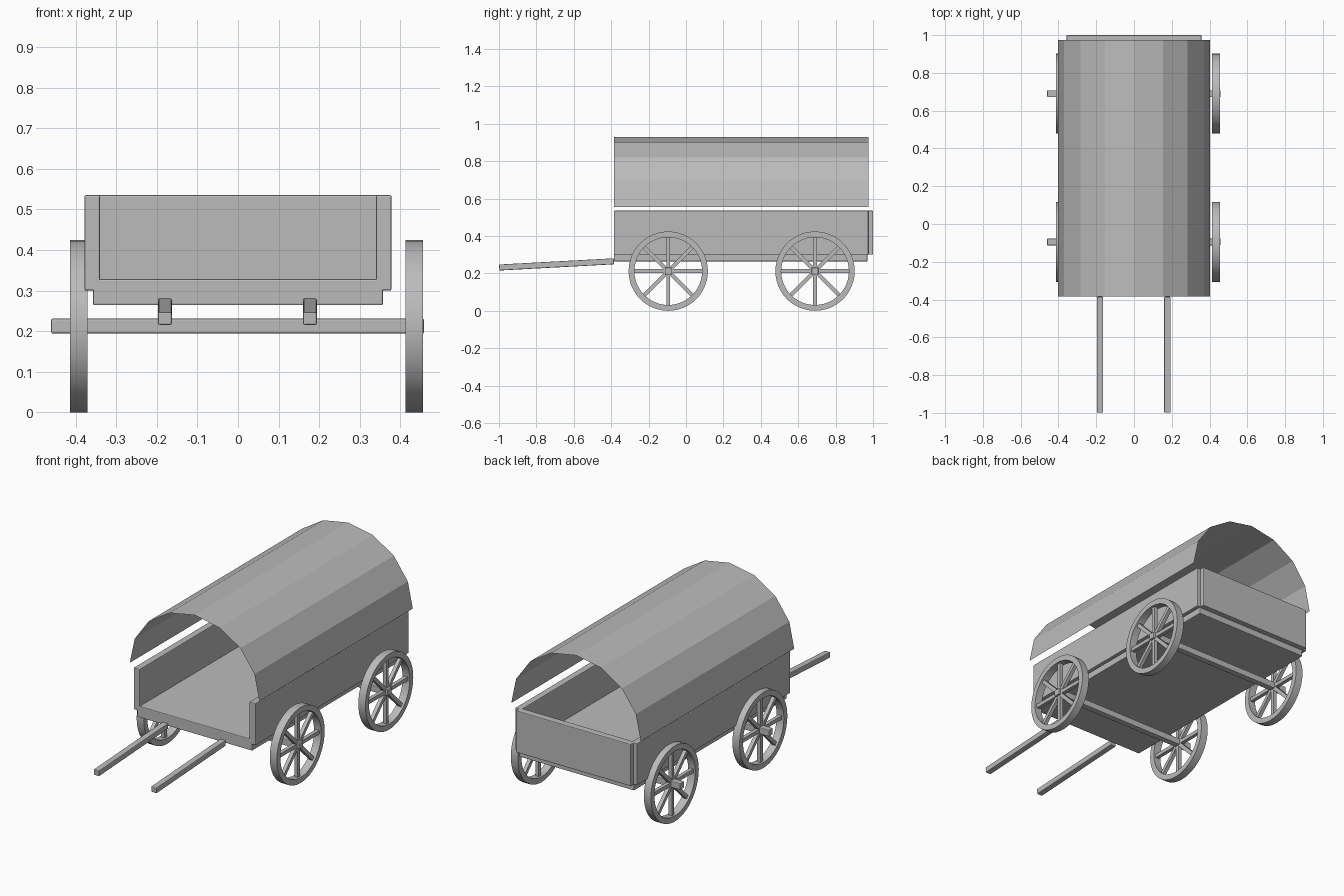
import bpy, bmesh, math
from mathutils import Vector, Matrix

cube = bpy.data.objects.get("Cube")
if cube:
    bpy.data.objects.remove(cube, do_unlink=True)

grey = bpy.data.materials.new("plain grey")
grey.use_nodes = True
grey.diffuse_color = (0.5, 0.5, 0.5, 1)
grey.node_tree.nodes["Principled BSDF"].inputs["Base Color"].default_value = (0.5, 0.5, 0.5, 1)


def finish(name, bm, bevel=0):
    mesh = bpy.data.meshes.new(name)
    bm.to_mesh(mesh)
    bm.free()
    mesh.materials.append(grey)
    obj = bpy.data.objects.new(name, mesh)
    bpy.context.collection.objects.link(obj)
    if bevel:
        mod = obj.modifiers.new("soft edges", 'BEVEL')
        mod.width = bevel
        mod.segments = 2
    return obj


def box(name, low, high, bevel=0.004):
    low, high = Vector(low), Vector(high)
    bm = bmesh.new()
    bmesh.ops.create_cube(bm, size=1, matrix=Matrix.Translation((low + high) / 2)
                          @ Matrix.Diagonal((*(high - low), 1)))
    return finish(name, bm, bevel)


# Wagon bed
FRONT, BACK = -0.385, 0.975
box("bed_floor", (-0.357, FRONT, 0.264), (0.357, BACK - 0.005, 0.328))
for side, s in (("left", 1), ("right", -1)):
    xs = sorted((s * 0.34, s * 0.378))
    box(side + "_wall", (xs[0], FRONT, 0.3), (xs[1], BACK, 0.535))
box("back_wall", (-0.357, 0.96, 0.3), (0.357, 1.0, 0.535))

# Faceted open canopy
bm = bmesh.new()
rows = []
for i in range(9):
    a = math.pi * i / 8
    x, z = 0.402 * math.cos(a), 0.555 + 0.375 * math.sin(a)
    rows.append([bm.verts.new((x, y, z)) for y in (FRONT, BACK)])
for a, b in zip(rows, rows[1:]):
    bm.faces.new((a[0], b[0], b[1], a[1]))
bmesh.ops.recalc_face_normals(bm, faces=bm.faces)
if sum(f.normal.z for f in bm.faces) < 0:
    bmesh.ops.reverse_faces(bm, faces=bm.faces)
finish("canopy", bm)

# Sloping shafts
for side, x in (("left", 0.177), ("right", -0.18)):
    shaft = box(side + "_shaft", (-0.017, -0.307, -0.016), (0.017, 0.307, 0.016))
    shaft.location = (x, -0.692, 0.248)
    shaft.rotation_euler.x = math.atan2(0.033, 0.61)


# Wheel: square-section rim with eight spokes, axis along x
RADIUS, INNER, HALF, SEGMENTS = 0.212, 0.181, 0.022, 48


def wheel(name, x, y):
    bm = bmesh.new()
    section = [(HALF, INNER), (HALF, RADIUS), (-HALF, RADIUS), (-HALF, INNER)]
    rings = []
    for i in range(SEGMENTS):
        a = math.tau * i / SEGMENTS
        rings.append([bm.verts.new((w, r * math.cos(a), r * math.sin(a))) for w, r in section])
    for i, ring in enumerate(rings):
        after = rings[(i + 1) % SEGMENTS]
        for j in range(4):
            k = (j + 1) % 4
            bm.faces.new((ring[j], ring[k], after[k], after[j]))
    for i in range(4):
        bmesh.ops.create_cube(bm, size=1, matrix=Matrix.Rotation(math.pi * i / 4, 4, 'X')
                              @ Matrix.Diagonal((0.021, 0.021, 2 * RADIUS - 0.003, 1)))
    bmesh.ops.recalc_face_normals(bm, faces=bm.faces)
    obj = finish(name, bm)
    obj.location = (x, y, RADIUS)
    bpy.ops.object.select_all(action='DESELECT')
    obj.select_set(True)
    bpy.context.view_layer.objects.active = obj
    bpy.ops.object.shade_smooth_by_angle(angle=math.radians(30))


# Axles and wheels
for end, y in (("front", -0.095), ("back", 0.69)):
    box(end + "_axle", (-0.46, y - 0.018, 0.194), (0.458, y + 0.018, 0.231))
    wheel(end + "_left_wheel", 0.434, y)
    wheel(end + "_right_wheel", -0.392, y)
